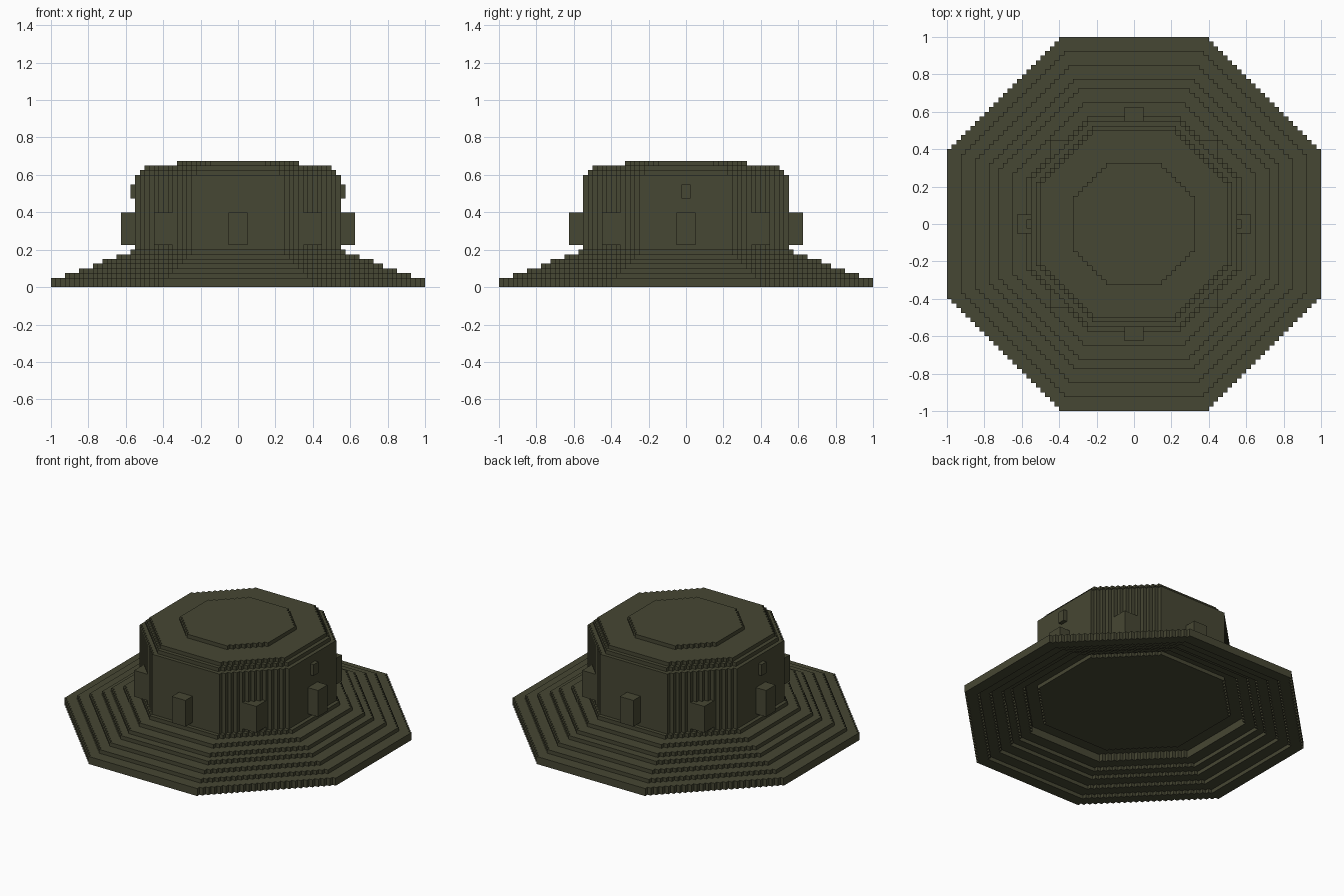
import bpy, bmesh

if "Cube" in bpy.data.objects:
    bpy.data.objects.remove(bpy.data.objects["Cube"])

CELL = 0.025  # every size below is counted in cells

olive = bpy.data.materials.new("olive_felt")
olive.diffuse_color = (0.062, 0.063, 0.033, 1)
olive.use_nodes = True
olive.node_tree.nodes["Principled BSDF"].inputs["Base Color"].default_value = olive.diffuse_color


def finish(name, bm):
    bmesh.ops.recalc_face_normals(bm, faces=bm.faces)
    mesh = bpy.data.meshes.new(name)
    bm.to_mesh(mesh)
    bm.free()
    mesh.materials.append(olive)
    obj = bpy.data.objects.new(name, mesh)
    bpy.context.collection.objects.link(obj)
    return obj


def inside(i, j, r, f):
    """Stair-edged octagon: r is the half width, f half of a straight side."""
    a, b = abs(i + 0.5), abs(j + 0.5)
    return a < r and b < r and a + b <= r + f - 1


def terraces(name, top_steps, bottom_steps):
    """Stepped solid; each step is (half width, half side, height), wide to narrow."""
    def level(steps, i, j):
        z = None
        for r, f, h in steps:
            if inside(i, j, r, f):
                z = h
        return z

    filled = set()
    for i in range(-40, 40):
        for j in range(-40, 40):
            top, low = level(top_steps, i, j), level(bottom_steps, i, j)
            if top is not None:
                filled.update((i, j, k) for k in range(low, top))

    bm = bmesh.new()
    verts = {}

    def vert(p):
        if p not in verts:
            verts[p] = bm.verts.new([c * CELL for c in p])
        return verts[p]

    # one square on every exposed cell side
    for cell in filled:
        for axis in range(3):
            for side in (0, 1):
                near = list(cell)
                near[axis] += 2 * side - 1
                if tuple(near) in filled:
                    continue
                corners = []
                for u, v in ((0, 0), (1, 0), (1, 1), (0, 1)):
                    p = list(cell)
                    p[axis] += side
                    p[(axis + 1) % 3] += u
                    p[(axis + 2) % 3] += v
                    corners.append(vert(tuple(p)))
                bm.faces.new(corners if side else corners[::-1])
    return finish(name, bm)


def block(name, x, y, z):
    """Box from (low, high) ranges in cells."""
    bm = bmesh.new()
    bmesh.ops.create_cube(bm, size=1)
    for v in bm.verts:
        v.co = [((a + b) / 2 + c * (b - a)) * CELL for c, (a, b) in zip(v.co, (x, y, z))]
    return finish(name, bm)


# brim: a stepped sheet, hollow below, with a shallow plate under the crown
rings = [(40, 16), (37, 15), (34, 14), (31, 13), (29, 12), (26, 11), (23, 10)]
brim_top = [(r, f, 2 + n) for n, (r, f) in enumerate(rings)]
brim_low = [(r, f, min(n, 6)) for n, (r, f) in enumerate(rings[:5])]
brim_low += [(26, 11, 6), (22, 10, 5)]
terraces("brim", brim_top, brim_low)

# crown: straight wall, stepped shoulder and raised top
terraces("crown",
         [(22, 10, 24), (21, 9, 25), (20, 9, 26), (13, 6, 27)],
         [(22, 10, 8)])

# band loops: one on each straight side, one on each diagonal
for s, side in ((-1, "left"), (1, "right")):
    span = sorted((s * 22, s * 25))
    block("band_loop_" + side, span, (-2, 2), (9, 16))
    block("band_loop_" + ("front" if s < 0 else "back"), (-2, 2), span, (9, 16))
    for t, end in ((-1, "front"), (1, "back")):
        block("band_loop_%s_%s" % (end, side),
              sorted((s * 14, s * 18)), sorted((t * 14, t * 18)), (9, 16))
    # vent stud
    block("vent_stud_" + side, sorted((s * 22, s * 23)), (-1, 1), (19, 22))
